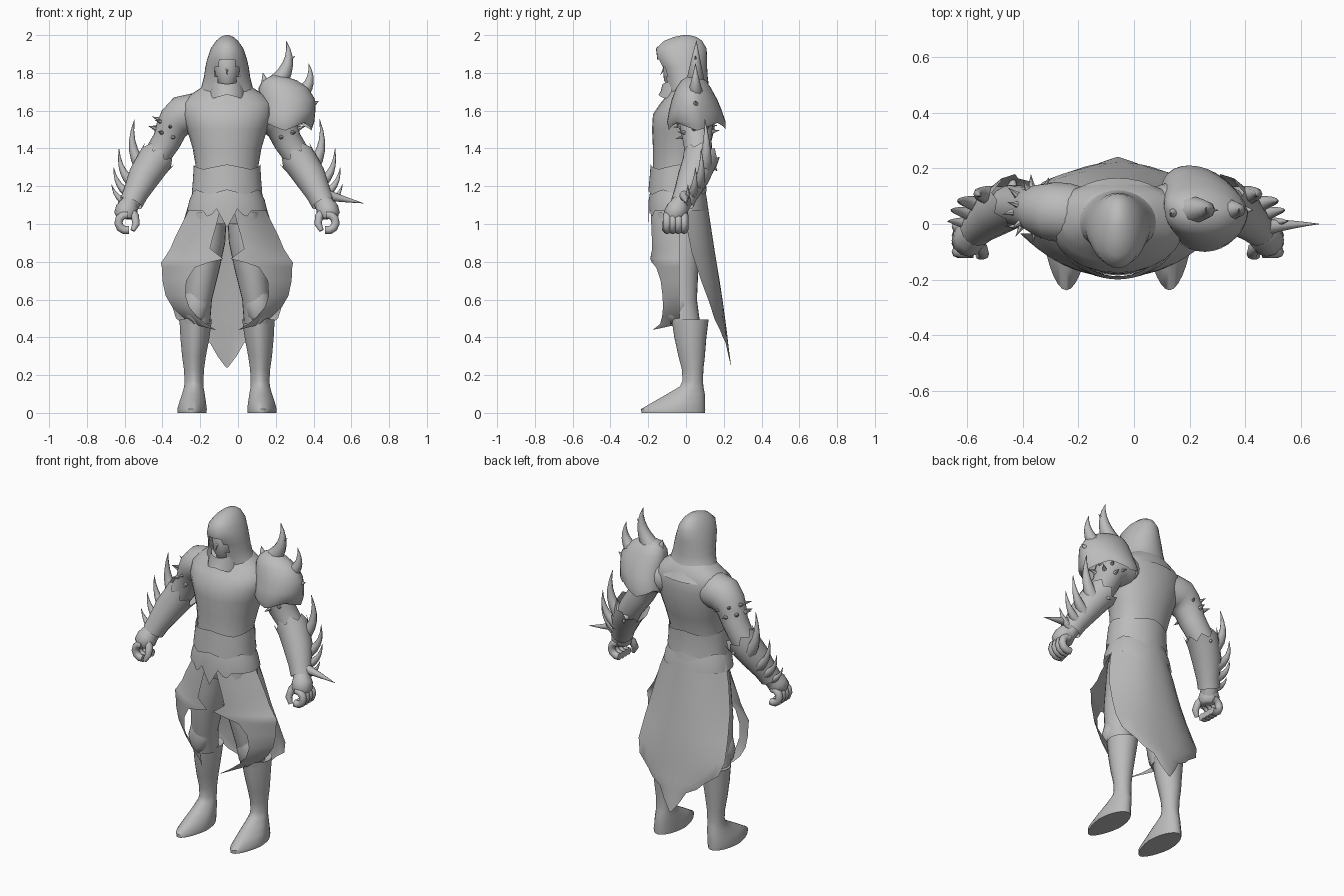
import bpy, bmesh, math
from mathutils import Vector

AX = -0.058  # body axis in x
grey = bpy.data.materials.new("stone grey")
grey.diffuse_color = (0.5, 0.5, 0.5, 1)


def finish(name, verts, faces, angle=55):
    me = bpy.data.meshes.new(name)
    me.from_pydata([tuple(v) for v in verts], [], faces)
    bm = bmesh.new()
    bm.from_mesh(me)
    bmesh.ops.recalc_face_normals(bm, faces=bm.faces)
    bm.to_mesh(me)
    bm.free()
    me.materials.append(grey)
    ob = bpy.data.objects.new(name, me)
    bpy.context.collection.objects.link(ob)
    bpy.ops.object.select_all(action='DESELECT')
    ob.select_set(True)
    bpy.context.view_layer.objects.active = ob
    bpy.ops.object.shade_smooth_by_angle(angle=math.radians(angle))
    return ob


def skin(name, rings, caps=(True, True), closed=True, keep=None):
    """Join equal rings of points with quads."""
    n = len(rings[0])
    verts = [p for r in rings for p in r]
    faces = []
    for i in range(len(rings) - 1):
        for j in range(n if closed else n - 1):
            k = (j + 1) % n
            f = (i * n + j, i * n + k, (i + 1) * n + k, (i + 1) * n + j)
            mid = sum((Vector(verts[q]) for q in f), Vector()) / 4
            if keep is None or keep(mid):
                faces.append(f)
    if closed and caps[0]:
        faces.append(tuple(range(n)))
    if closed and caps[1]:
        faces.append(tuple(range((len(rings) - 1) * n, len(rings) * n)))
    return finish(name, verts, faces)


def oval(s, o, cy, z, rx, ry, n=24, wave=None, taper=0, skew=0, flat=1):
    """Ring around z; taper narrows the front, skew slides the back inward, flat squares the back."""
    out = []
    for j in range(n):
        a = 2 * math.pi * j / n
        c, d = math.cos(a), math.sin(a)
        if d > 0:
            d = d ** flat
        x = o + rx * c * (1 - taper * max(0, -d)) - skew * ry * max(0, d)
        out.append((AX + s * x, cy + ry * d, z + (wave(j) if wave else 0)))
    return out


def loft(name, rows, s=1, taper=0, skew=0, flat=1, **kw):
    return skin(name, [oval(s, *r, taper=taper, skew=skew, flat=flat) for r in rows], **kw)


def tube(name, pts, s=1, n=12, ref=(0, 1, 0), jag=0, caps=(True, True)):
    """Round tube through (offset, y, z, radius) points."""
    P = [Vector((AX + s * p[0], p[1], p[2])) for p in pts]
    rings = []
    for i, p in enumerate(P):
        t = (P[min(i + 1, len(P) - 1)] - P[max(i - 1, 0)]).normalized()
        u = Vector(ref)
        u = (u - t * u.dot(t)).normalized()
        v = t.cross(u)
        r = pts[i][3]
        rings.append([p + (u * math.cos(a) + v * math.sin(a)) * r
                      + t * (jag * (j % 2) if i == 0 else 0)
                      for j in range(n) for a in [2 * math.pi * j / n]])
    return skin(name, rings, caps)


def spike(name, base, mid, tip, r, s=1, n=8, ref=(0, 1, 0)):
    b, m, t = Vector(base), Vector(mid), Vector(tip)
    pts = []
    for i in range(7):
        k = i / 6
        p = b * (1 - k) ** 2 + m * 2 * k * (1 - k) + t * k * k
        pts.append((*p, max(r * (1 - k) ** 0.9, 0.001)))
    return tube(name, pts, s, n, ref)


def zig(period, amp):
    return lambda j: amp * abs(((j - 36) % period) / period * 2 - 1)


# torso
TORSO = [(0, -.03, 1.0, .165, .12), (0, -.045, 1.1, .178, .14), (0, -.045, 1.2, .17, .136),
         (0, -.04, 1.3, .165, .135), (0, -.025, 1.4, .182, .15), (0, -.015, 1.5, .212, .165),
         (0, -.01, 1.58, .238, .165), (0, .01, 1.64, .24, .145), (0, .02, 1.68, .2, .122),
         (0, .02, 1.72, .14, .105), (0, .02, 1.75, .1, .08)]
loft("torso", TORSO, flat=.8)

# belt and hip girdle with zigzag edges
loft("belt", [(0, -.045, 1.155, .187, .154, 48, zig(8, .025)), (0, -.045, 1.23, .181, .149, 48),
              (0, -.04, 1.29, .176, .147, 48, zig(12, .025))], caps=(False, False))
HEM = (-.11, -.06, -.01, -.04, -.05, -.02)


def hem(j):
    return HEM[min(abs((j - 36 + 24) % 48 - 24), 5)]


loft("hip_girdle", [(0, -.04, 1.09, .212, .158, 48, hem),
                    (0, -.043, 1.125, .2, .155, 48),
                    (0, -.045, 1.18, .176, .143, 48)], caps=(False, False))

# hood with an arched front opening, face, nose and collar
loft("hood", [(0, .04, 1.64, .2, .125, 32), (0, .025, 1.68, .165, .118, 32),
              (0, .01, 1.72, .137, .112, 32), (0, 0, 1.78, .122, .115, 32),
              (0, -.01, 1.83, .115, .122, 32), (0, -.02, 1.87, .106, .132, 32),
              (0, -.025, 1.93, .086, .134, 32), (0, -.015, 1.97, .058, .1, 32),
              (0, -.005, 1.99, .034, .06, 32), (0, 0, 2.0, .01, .015, 32)], caps=(False, True),
     keep=lambda m: not (abs(m.x - AX) < (.058 if m.z < 1.82 else .036) and m.y < 0 and m.z < 1.875))
loft("face", [(0, -.04, 1.7, .05, .05), (0, -.055, 1.735, .038, .045), (0, -.055, 1.76, .055, .062),
              (0, -.045, 1.81, .066, .075), (0, -.038, 1.87, .07, .085), (0, -.03, 1.92, .05, .06)])
spike("nose", (0, -.1, 1.86), (0, -.11, 1.83), (0, -.135, 1.79), .014)
loft("collar", [(0, -.03, 1.665, .1, .115, 24, zig(6, .02)), (0, -.035, 1.7, .097, .1),
                (0, -.035, 1.74, .085, .09, 24, zig(12, .02))], caps=(False, False))

# legs, boots and skirt flaps
FLAP = [(1.13, .03, .18), (1.06, .04, .21), (1.0, .055, .24), (.93, .075, .275), (.87, .09, .3),
        (.815, .02, .335), (.795, .1, .35), (.77, .17, .345), (.7, .215, .342), (.62, .22, .325),
        (.56, .2, .29), (.51, .16, .24), (.47, .11, .18), (.44, .06, .065)]
for s, side in ((-1, "right"), (1, "left")):
    loft(side + "_thigh", [(.09, -.035, 1.06, .09, .12), (.105, -.035, .9, .095, .115),
                           (.13, -.035, .75, .088, .1), (.152, -.025, .6, .072, .083),
                           (.16, 0, .47, .07, .075)], s)
    loft(side + "_boot", [(.185, -.068, 0, .076, .168), (.185, -.068, .02, .078, .17),
                          (.182, -.035, .06, .07, .135), (.178, 0, .1, .06, .1),
                          (.176, .03, .14, .051, .062), (.175, .036, .17, .05, .054),
                          (.175, .035, .23, .053, .057), (.175, .03, .3, .063, .07),
                          (.17, .023, .4, .077, .085), (.166, .022, .495, .086, .098),
                          (.166, .022, .49, .07, .08)], s, taper=.25)
    loft(side + "_knee_guard", [(.165, -.06, .47, .01, .02), (.165, -.05, .51, .055, .053),
                                (.165, -.045, .57, .072, .065), (.16, -.045, .63, .06, .062),
                                (.158, -.05, .68, .01, .045)], s)
    rows = []
    for z, a, b in FLAP:
        full = max(b, .18)
        row = []
        for i in range(9):
            o = a + (b - a) * i / 8
            row.append((AX + s * o, -.19 + .155 * (o / full) ** 2.2, z))
        rows.append(row)
    skin(side + "_skirt_flap", rows, closed=False)

# long back skirt: height, half width, centre y, edge y
BACK = [(1.2, .172, .1, -.02), (1.1, .205, .115, -.02), (1.0, .235, .13, 0), (.85, .265, .153, .03),
        (.7, .285, .178, .08), (.58, .295, .196, .125), (.5, .27, .207, .15), (.44, .19, .215, .18),
        (.4, .15, .22, .195), (.37, .09, .223, .21), (.3, .05, .232, .225), (.24, .005, .24, .24)]
skin("back_skirt", [[(AX + w * u, c + (e - c) * abs(u) ** 2.4,
                      z - (.018 * (i % 2) if .42 < z < .55 else 0))
                     for i in range(17) for u in [i / 8 - 1]] for z, w, c, e in BACK], closed=False)

# arms, bracers, hands and spikes
for s, side in ((-1, "right"), (1, "left")):
    tube(side + "_arm", [(.1, .03, 1.585, .09), (.18, .04, 1.585, .106), (.235, .045, 1.575, .106),
                         (.272, .05, 1.54, .095), (.296, .056, 1.5, .084), (.32, .06, 1.44, .076),
                         (.385, .07, 1.34, .07), (.44, .04, 1.25, .068), (.5, -.01, 1.13, .05),
                         (.525, -.04, 1.07, .045)], s, 20)
    tube(side + "_bracer", [(.355, .085, 1.375, .097), (.395, .068, 1.32, .09), (.44, .04, 1.25, .084),
                            (.485, 0, 1.16, .066), (.508, -.02, 1.11, .062)], s, 16, jag=.035,
         caps=(False, False))
    tube(side + "_palm", [(.512, -.025, 1.12, .045), (.53, -.045, 1.08, .06), (.538, -.06, 1.05, .06),
                          (.54, -.062, 1.03, .045)], s, 12)
    for f in range(4):  # curled fingers
        y = -.1 + .03 * f
        arc = [math.radians(100 - 35 * i) for i in range(7)]
        tube(f"{side}_finger_{f + 1}", [(.533 + .042 * math.cos(a), y, 1.008 + .042 * math.sin(a), .022)
                                        for a in arc], s, 8)
    tube(side + "_thumb", [(.51, -.07, 1.07, .022), (.487, -.09, 1.04, .022), (.482, -.108, 1.0, .02),
                           (.5, -.115, .965, .012)], s, 8)
    # forearm blades: base, bend, tip
    for i, (b, m, t, r) in enumerate([
            ((.42, .09, 1.27), (.535, .12, 1.37), (.49, .1, 1.555), .045),
            ((.47, .06, 1.2), (.575, .09, 1.25), (.572, .08, 1.4), .036),
            ((.5, .03, 1.15), (.59, .05, 1.19), (.6, .05, 1.3), .03),
            ((.52, .0, 1.11), (.59, .01, 1.13), (.612, .01, 1.21), .026),
            ((.38, .1, 1.3), (.38, .15, 1.31), (.37, .165, 1.28), .03)]):
        spike(f"{side}_forearm_spike_{i + 1}", b, m, t, r, s)
    # studs on the outer side of the upper arm
    ax = Vector((.03, .01, -.075)).normalized()
    e1 = Vector((0, 1, 0))
    e1 = (e1 - ax * e1.dot(ax)).normalized()
    e2 = -ax.cross(e1) if ax.cross(e1).x < 0 else ax.cross(e1)
    for i in range(10):
        a = math.pi * (i / 9 * 1.2 - .1)
        d = e1 * math.cos(a) + e2 * math.sin(a)
        c = Vector((.297, .056, 1.5)) + ax * (.024 if i % 2 else -.024)
        spike(f"{side}_arm_stud_{i + 1}", c + d * .07, c + d * .09, c + d * .12, .016, s, 6, (.3, .2, 1))

# spiked pad on one shoulder, flared at the brim, with its back turned to the spine
loft("shoulder_pad", [(.305, .06, 1.495, .142, .15, 32, zig(8, .04)), (.312, .055, 1.54, .15, .155, 32),
                      (.318, .05, 1.6, .15, .14, 32), (.318, .045, 1.66, .148, .12, 32),
                      (.3, .04, 1.72, .13, .092, 32), (.28, .04, 1.76, .09, .065, 32),
                      (.265, .04, 1.785, .03, .025, 32)], skew=.35, caps=(False, True))
for i, (b, m, t, r) in enumerate([
        ((.25, .05, 1.73), (.36, .05, 1.84), (.313, .055, 1.97), .055),
        ((.38, .05, 1.68), (.465, .05, 1.74), (.432, .05, 1.85), .045),
        ((.41, .05, 1.63), (.45, .05, 1.63), (.485, .05, 1.65), .035),
        ((.22, .04, 1.7), (.2, .04, 1.75), (.19, .04, 1.8), .04),
        ((.31, .05, 1.86), (.34, .05, 1.87), (.36, .05, 1.89), .016)]):
    spike(f"shoulder_spike_{i + 1}", b, m, t, r)
# long wrist spike
spike("wrist_spike", (.54, -.01, 1.15), (.62, 0, 1.13), (.722, 0, 1.11), .028)
